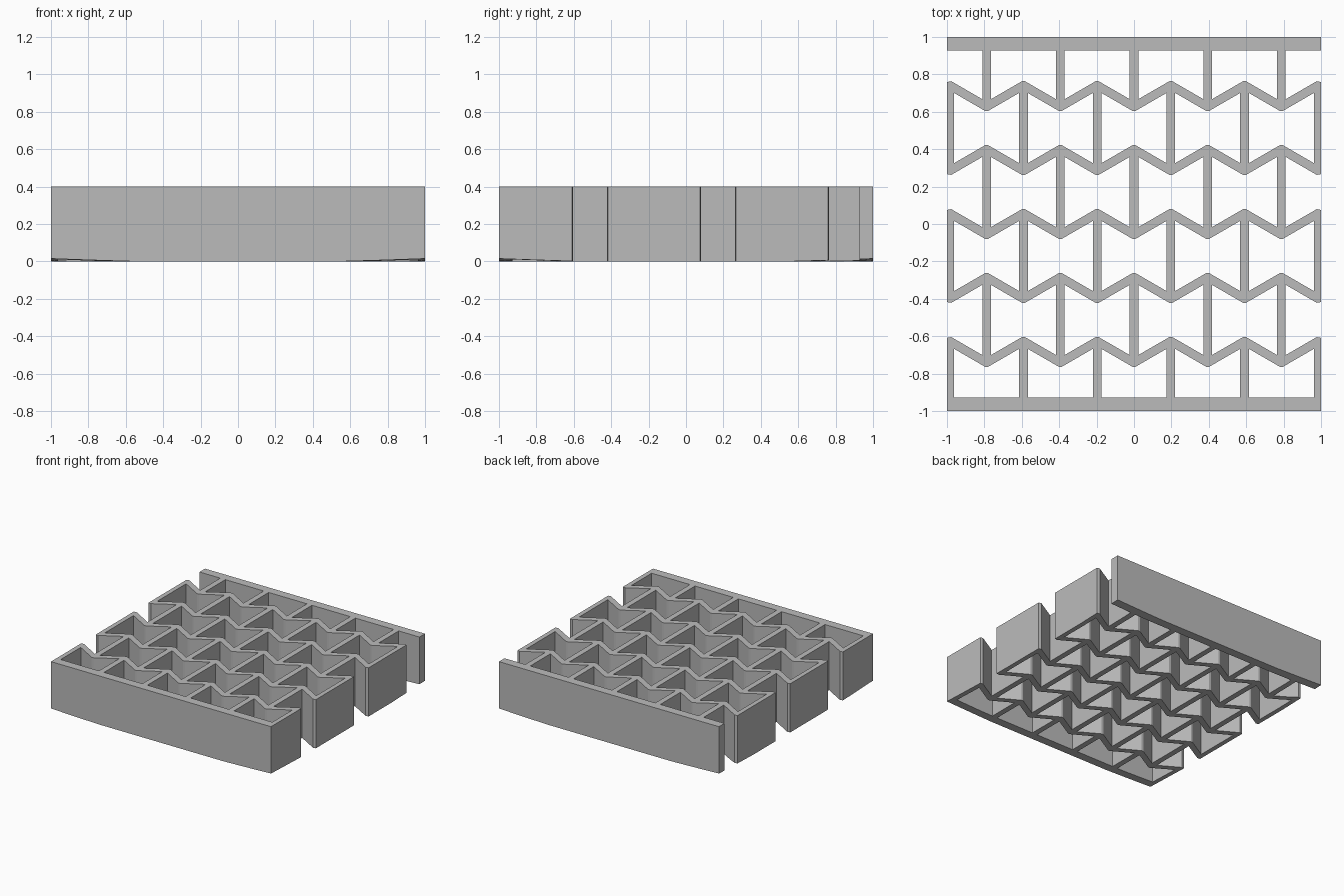
import bpy
import bmesh
from math import hypot

cube = bpy.data.objects.get("Cube")
if cube:
    bpy.data.objects.remove(cube)

HEIGHT = 0.4
PITCH = 0.197        # spacing of the wall columns
HALF_WALL = 0.023
AMP = 0.057          # half rise of each zigzag rib
HALF_RIB = 0.027     # half rib thickness, measured along y
ROW_GAP = 0.342
BAR = 0.928          # inner edge of the end bars
TIP = 0.008          # half width of the blunted rib tips
ROWS = 5


def rib_edge(row, x, side):
    """y of a rib's upper (side=1) or lower (side=-1) edge; end bars are flat."""
    if row < 0:
        return BAR
    if row >= ROWS:
        return -BAR
    peak_col = 1 if row % 2 == 0 else 0
    d = abs((x / PITCH - peak_col + 1) % 2 - 1)
    return (2 - row) * ROW_GAP + AMP * (1 - 2 * d) + side * HALF_RIB


def cell(row, col):
    """Closed re-entrant cell between rib 'row' and the next one down."""
    mid = (col + 1) * PITCH
    xs = [col * PITCH + HALF_WALL, mid - TIP, mid + TIP,
          (col + 2) * PITCH - HALF_WALL]
    top = [(x, rib_edge(row, x, -1)) for x in xs]
    low = [(x, rib_edge(row + 1, x, 1)) for x in reversed(xs)]
    return top + low


def right_side():
    """Outline of the +x side from front to back, with its open notches."""
    xs = [1, 5 * PITCH - TIP, 4 * PITCH + HALF_WALL]
    pts = [(1, -1)]
    for row in range(ROWS - 2, -2, -2):
        pts += [(x, rib_edge(row + 1, x, 1)) for x in xs]
        pts += [(x, rib_edge(row, x, -1)) for x in reversed(xs)]
    return pts + [(1, 1)]


# Flat profile: outer outline plus one loop per cell
side = right_side()
loops = [side + [(-x, y) for x, y in reversed(side)]]
for row in range(-1, ROWS):
    first = -5 if row % 2 == 0 else -4
    loops += [cell(row, col) for col in range(first, -first, 2)]

curve = bpy.data.curves.new("lattice_profile", "CURVE")
curve.dimensions = "2D"
curve.fill_mode = "BOTH"
curve.extrude = HEIGHT / 2
for pts in loops:
    spline = curve.splines.new("POLY")
    spline.points.add(len(pts) - 1)
    for point, (x, y) in zip(spline.points, pts):
        point.co = (x, y, 0, 1)
    spline.use_cyclic_u = True

# Turn the profile into a solid mesh
profile = bpy.data.objects.new("lattice_profile", curve)
bpy.context.collection.objects.link(profile)
deps = bpy.context.evaluated_depsgraph_get()
mesh = bpy.data.meshes.new_from_object(profile.evaluated_get(deps))
bpy.data.objects.remove(profile)
bpy.data.curves.remove(curve)

bm = bmesh.new()
bm.from_mesh(mesh)
bmesh.ops.translate(bm, verts=bm.verts, vec=(0, 0, HEIGHT / 2))
bmesh.ops.remove_doubles(bm, verts=bm.verts, dist=0.0001)

# Underside corners lift slightly outside a large circle
for cut in (0.56, 0.72, 0.87):
    for s in (-1, 1):
        for normal in ((s, 0, 0), (0, s, 0)):
            bmesh.ops.bisect_plane(
                bm, geom=bm.verts[:] + bm.edges[:] + bm.faces[:],
                plane_co=[cut * n for n in normal], plane_no=normal)
for v in bm.verts:
    if v.co.z < HEIGHT / 2:
        v.co.z = 0.055 * max(0, hypot(v.co.x, v.co.y) - 1.14)

bmesh.ops.recalc_face_normals(bm, faces=bm.faces)
for f in bm.faces:
    f.smooth = False
bm.to_mesh(mesh)
bm.free()

# Single grey material
grey = bpy.data.materials.new("light_grey")
grey.use_nodes = True
color = (0.5, 0.5, 0.5, 1)
grey.diffuse_color = color
grey.node_tree.nodes["Principled BSDF"].inputs["Base Color"].default_value = color
mesh.materials.clear()
mesh.materials.append(grey)
mesh.name = "lattice_block"

block = bpy.data.objects.new("lattice_block", mesh)
bpy.context.collection.objects.link(block)
